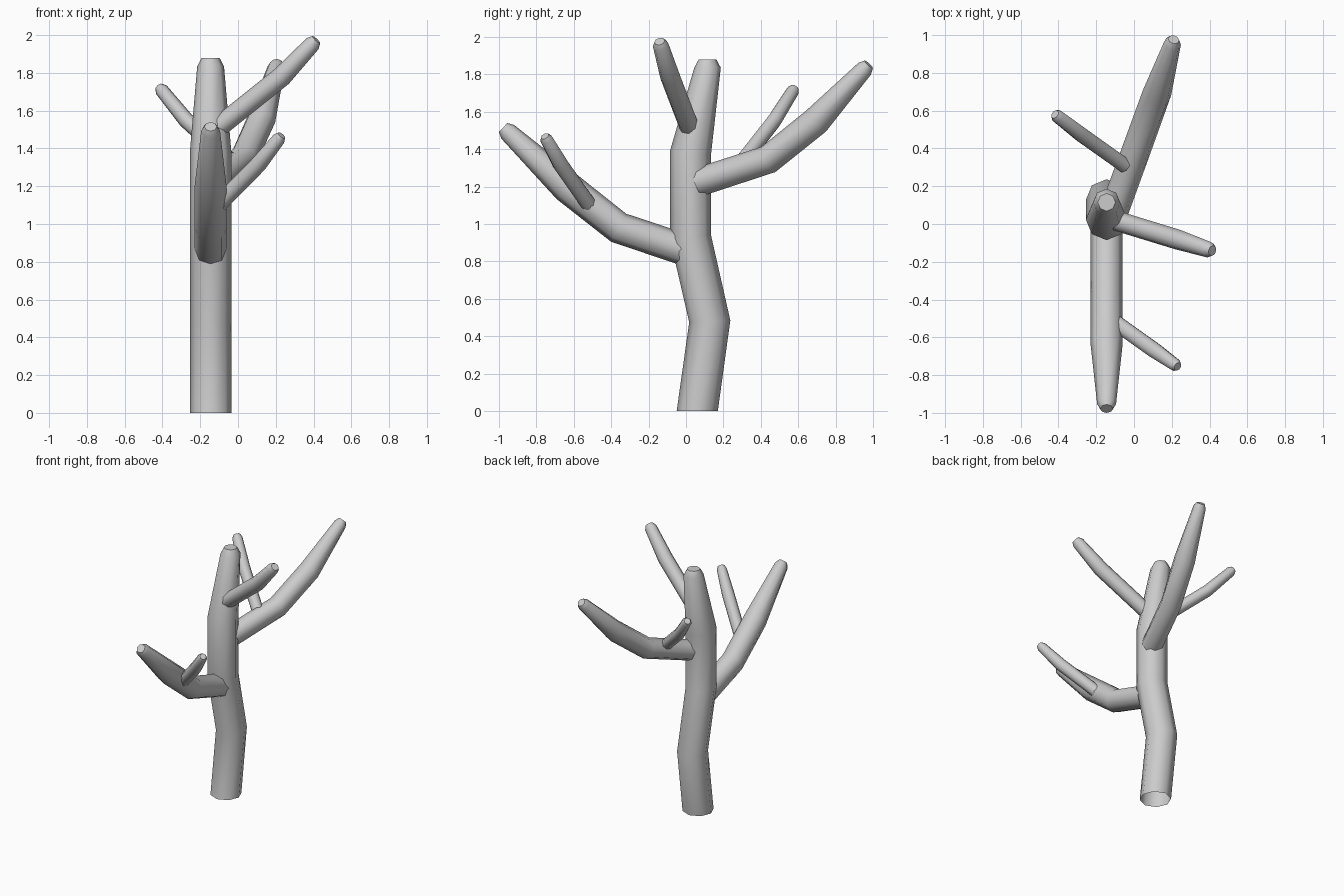
import bpy, bmesh, math
from mathutils import Vector

if "Cube" in bpy.data.objects:
    bpy.data.objects.remove(bpy.data.objects["Cube"])

SIDES = 8

def limb(name, pts, r, tip_r, cap_len, level_base=False):
    """Eight-sided tube along pts; keeps radius r, tapers on the last span, blunt bevelled tip."""
    pts = [Vector(p) for p in pts]
    end_dir = (pts[-1] - pts[-2]).normalized()
    dirs, radii = [], []
    for i in range(len(pts)):
        a = (pts[i] - pts[i - 1]).normalized() if i else Vector()
        b = (pts[i + 1] - pts[i]).normalized() if i < len(pts) - 1 else Vector()
        dirs.append((a + b).normalized())
        radii.append(tip_r if i == len(pts) - 1 else r)
    if level_base:
        dirs[0] = dirs[-1] = end_dir = Vector((0, 0, 1))
    # small bevel ring that closes the tip
    pts.append(pts[-1] + end_dir * cap_len)
    dirs.append(end_dir)
    radii.append(tip_r * 0.66)

    bm = bmesh.new()
    rings = []
    ref = Vector((1, 0, 0)) if abs(dirs[0].x) < 0.5 else Vector((0, 1, 0))
    for p, d, rad in zip(pts, dirs, radii):
        u = (ref - d * ref.dot(d)).normalized()
        v = d.cross(u)
        rings.append([bm.verts.new(p + rad * (u * math.cos(t) + v * math.sin(t)))
                      for t in (2 * math.pi * k / SIDES for k in range(SIDES))])
    for lo, hi in zip(rings, rings[1:]):
        for k in range(SIDES):
            n = (k + 1) % SIDES
            bm.faces.new((lo[k], lo[n], hi[n], hi[k]))
    bm.faces.new(rings[-1])
    for f in bm.faces:
        f.smooth = True
    me = bpy.data.meshes.new(name)
    bm.to_mesh(me)
    bm.free()
    me.set_sharp_from_angle(angle=math.radians(50))
    ob = bpy.data.objects.new(name, me)
    bpy.context.collection.objects.link(ob)
    return ob

# Trunk, open at the bottom
X = -0.145
limb("trunk", [(X, 0.06, 0), (X, 0.127, 0.48), (X, 0.024, 0.93),
               (X, 0.024, 1.38), (X, 0.115, 1.835)], 0.11, 0.071, 0.045, True)

# Main branches
limb("front_branch", [(X, 0.0, 0.86), (X, -0.36, 0.98), (X, -0.635, 1.197),
                      (X, -0.953, 1.493)], 0.085, 0.05, 0.033)
limb("back_branch", [(-0.105, 0.07, 1.225), (0.03, 0.44, 1.345), (0.122, 0.695, 1.55),
                     (0.203, 0.955, 1.83)], 0.077, 0.046, 0.032)
limb("upper_branch", [(-0.12, 0.025, 1.50), (0.233, -0.083, 1.782),
                      (0.395, -0.135, 1.955)], 0.054, 0.043, 0.029)

# Twigs on the main branches
limb("front_twig", [(-0.10, -0.52, 1.105), (0.11, -0.67, 1.318),
                    (0.217, -0.745, 1.452)], 0.044, 0.035, 0.024)
limb("back_twig", [(-0.05, 0.31, 1.345), (-0.275, 0.47, 1.55),
                   (-0.405, 0.57, 1.71)], 0.042, 0.036, 0.024)
